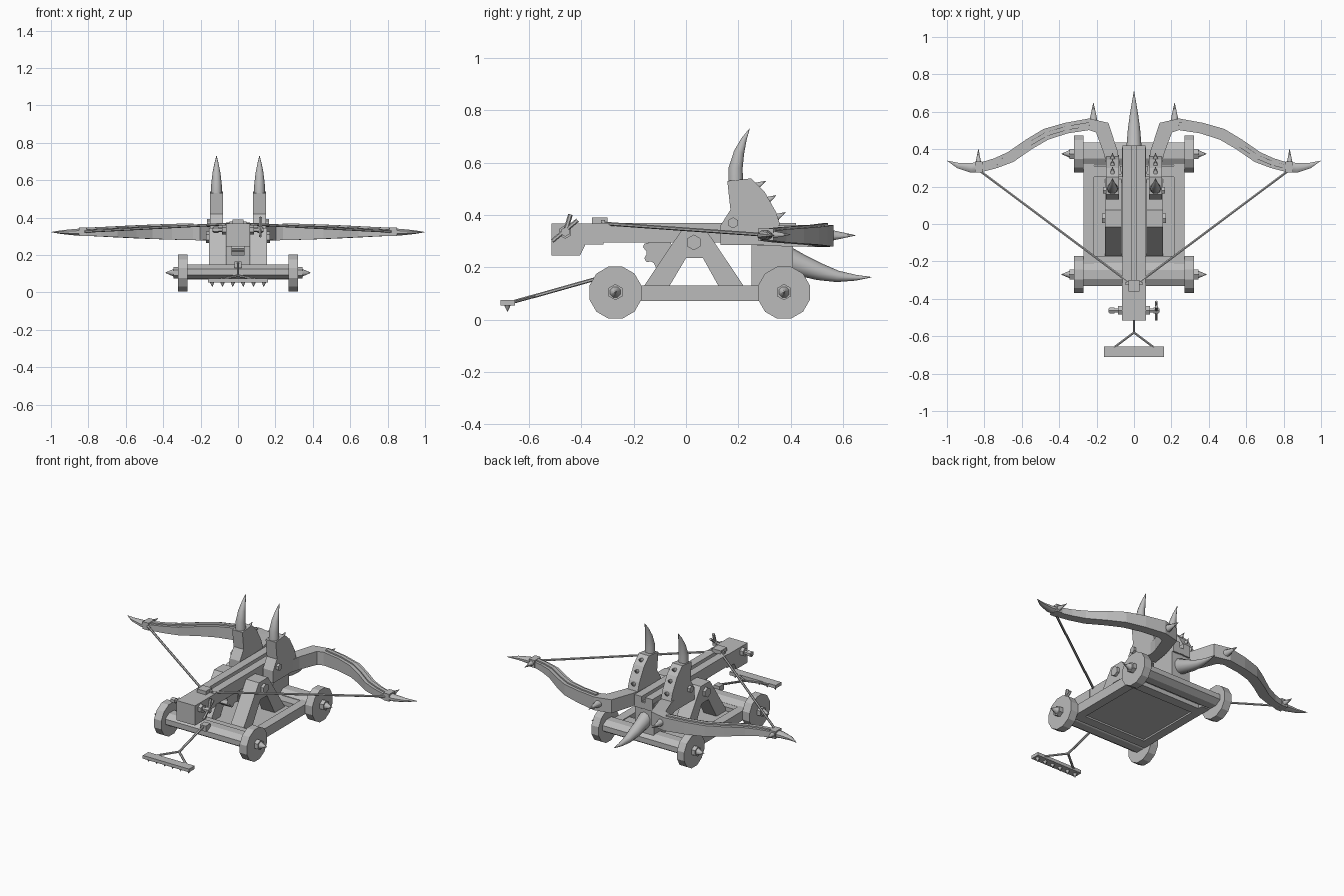
import bpy, bmesh, math
from mathutils import Vector

cube = bpy.data.objects.get("Cube")
if cube:
    bpy.data.objects.remove(cube, do_unlink=True)

grey = bpy.data.materials.new("plain grey")
grey.use_nodes = True
COLOR = (0.5, 0.5, 0.5, 1)
grey.diffuse_color = COLOR
grey.node_tree.nodes["Principled BSDF"].inputs["Base Color"].default_value = COLOR


def finish(name, bm, smooth=False):
    bmesh.ops.recalc_face_normals(bm, faces=bm.faces)
    mesh = bpy.data.meshes.new(name)
    bm.to_mesh(mesh)
    bm.free()
    mesh.materials.append(grey)
    obj = bpy.data.objects.new(name, mesh)
    bpy.context.collection.objects.link(obj)
    if smooth:
        bpy.ops.object.select_all(action="DESELECT")
        obj.select_set(True)
        bpy.context.view_layer.objects.active = obj
        bpy.ops.object.shade_smooth_by_angle(angle=math.radians(50))
    return obj


def box(name, x, y, z):
    bm = bmesh.new()
    bmesh.ops.create_cube(bm, size=1)
    for v in bm.verts:
        v.co = [(lo + hi) / 2 + c * (hi - lo) for c, (lo, hi) in zip(v.co, (x, y, z))]
    return finish(name, bm)


def plate(name, profile, x0, x1):
    """Side profile in y, z pushed out along x."""
    bm = bmesh.new()
    face = bm.faces.new([bm.verts.new((x0, y, z)) for y, z in profile])
    new = bmesh.ops.extrude_face_region(bm, geom=[face])["geom"]
    verts = [g for g in new if isinstance(g, bmesh.types.BMVert)]
    bmesh.ops.translate(bm, verts=verts, vec=(x1 - x0, 0, 0))
    return finish(name, bm)


def sweep(name, path, sizes, sides=8, ref=(0, 0, 1), smooth=False):
    """Loft sections of half width and half height along a path."""
    bm = bmesh.new()
    pts = [Vector(p) for p in path]
    rings = []
    grow = 1 / math.cos(math.pi / sides) if sides == 4 else 1
    for i, p in enumerate(pts):
        t = (pts[min(i + 1, len(pts) - 1)] - pts[max(i - 1, 0)]).normalized()
        across = t.cross(Vector(ref)).normalized()
        up = across.cross(t)
        w, h = sizes[i]
        ring = []
        for k in range(sides):
            a = 2 * math.pi * (k + 0.5) / sides
            ring.append(bm.verts.new(p + across * w * grow * math.cos(a) + up * h * grow * math.sin(a)))
        rings.append(ring)
    for a, b in zip(rings, rings[1:]):
        for k in range(sides):
            n = (k + 1) % sides
            bm.faces.new((a[k], a[n], b[n], b[k]))
    bm.faces.new(rings[0])
    bm.faces.new(rings[-1])
    return finish(name, bm, smooth)


def rod(name, a, b, r, r2=None, sides=6, ref=(0, 0, 1), smooth=False):
    r2 = r if r2 is None else r2
    return sweep(name, [a, b], [(r, r), (r2, r2)], sides, ref, smooth)


def spike(name, a, b, r, ref=(1, 0, 0)):
    return rod(name, a, b, r, 0.001, 8, ref, True)


SIDES = (("left", 1), ("right", -1))

# Chassis
box("floor_plate", (-0.22, 0.22), (-0.23, 0.31), (0.08, 0.1))
for end, y in (("front", -0.27), ("back", 0.375)):
    sweep(end + "_axle", [(-0.28, y, 0.11), (0.28, y, 0.11)], [(0.066, 0.042)] * 2, 8)
    for side, s in SIDES:
        tag = end + "_" + side
        rod(tag + "_wheel", (s * 0.27, y, 0.103), (s * 0.32, y, 0.103), 0.103, sides=12)
        rod(tag + "_hub_nut", (s * 0.32, y, 0.105), (s * 0.345, y, 0.105), 0.031)
        spike(tag + "_hub_spike", (s * 0.34, y, 0.105), (s * 0.388, y, 0.105), 0.024, (0, 0, 1))
for end, y in (("front", -0.2), ("back", 0.28)):
    box(end + "_cross_beam", (-0.23, 0.23), (y - 0.03, y + 0.03), (0.07, 0.125))

# Central stock: two rails with a groove, nose block and rear post
for side, s in SIDES:
    box(side + "_stock_rail", sorted((s * 0.012, s * 0.062)), (-0.32, 0.42), (0.295, 0.37))
box("stock_bed", (-0.05, 0.05), (-0.32, 0.42), (0.297, 0.335))
plate("nose_block", [(-0.515, 0.245), (-0.405, 0.245), (-0.385, 0.287), (-0.315, 0.287),
                     (-0.315, 0.368), (-0.515, 0.368)], -0.064, 0.064)
box("rear_post", (-0.065, 0.065), (0.25, 0.41), (0.1, 0.34))
box("string_catch", (-0.03, 0.03), (-0.36, -0.3), (0.365, 0.39))
box("catch_pin", (-0.045, 0.045), (-0.325, -0.31), (0.37, 0.38))

# Toothed wheel under the stock
gear = []
for k in range(28):
    a = 2 * math.pi * k / 28
    r = 0.066 if k % 4 < 2 else 0.052
    gear.append((-0.1 + r * math.cos(a), 0.262 + r * math.sin(a)))
plate("ratchet_wheel", gear, -0.035, 0.035)

# Winch
rod("winch_axle", (-0.135, -0.462, 0.335), (0.135, -0.462, 0.335), 0.012)
for side, s in SIDES:
    rod(side + "_winch_nut", (s * 0.06, -0.462, 0.335), (s * 0.085, -0.462, 0.335), 0.026)
    rod(side + "_winch_cap", (s * 0.105, -0.462, 0.335), (s * 0.13, -0.462, 0.335), 0.018)
rod("crank_handle", (0.12, -0.512, 0.3), (0.12, -0.415, 0.38), 0.008)
rod("crank_lever", (0.12, -0.462, 0.335), (0.12, -0.442, 0.402), 0.009)

for side, s in SIDES:
    # Rails and trestle
    box(side + "_chassis_rail", sorted((s * 0.215, s * 0.27)), (-0.23, 0.34), (0.07, 0.13))
    plate(side + "_trestle", [(-0.18, 0.1), (-0.015, 0.345), (0.075, 0.345), (0.24, 0.1),
                              (0.14, 0.1), (0.065, 0.235), (0, 0.235), (-0.08, 0.1)],
          s * 0.066, s * 0.155)
    rod(side + "_trestle_bolt", (s * 0.15, 0.03, 0.295), (s * 0.172, 0.03, 0.295), 0.03)

    # Horned shield plate
    plate(side + "_shield", [(0.132, 0.285), (0.132, 0.36), (0.17, 0.42), (0.158, 0.53), (0.25, 0.54),
                             (0.3, 0.49), (0.345, 0.41), (0.37, 0.33), (0.37, 0.285)],
          s * 0.08, s * 0.15)
    rod(side + "_shield_bolt", (s * 0.14, 0.18, 0.37), (s * 0.165, 0.18, 0.37), 0.021)
    x = s * 0.115
    sweep(side + "_shield_horn",
          [(x, 0.19, 0.52), (x, 0.19, 0.58), (x, 0.203, 0.64), (x, 0.222, 0.69), (x, 0.243, 0.73)],
          [(r, r) for r in (0.03, 0.028, 0.021, 0.011, 0.001)], 10, (1, 0, 0), True)
    for i, (y, z) in enumerate(((0.27, 0.51), (0.31, 0.455), (0.345, 0.39), (0.36, 0.335))):
        spike(f"{side}_shield_spike_{i + 1}", (x, y - 0.01, z - 0.005), (x, y + 0.035, z + 0.02), 0.019)

    # Bow arm
    limb = [(0.1, 0.26), (0.125, 0.385), (0.17, 0.515), (0.24, 0.533), (0.36, 0.513),
            (0.47, 0.48), (0.56, 0.427), (0.66, 0.358), (0.74, 0.325), (0.83, 0.3)]
    half = [(0.035, 0.035), (0.037, 0.04), (0.042, 0.042), (0.031, 0.041), (0.029, 0.038),
            (0.031, 0.034), (0.03, 0.03), (0.03, 0.025), (0.027, 0.021), (0.025, 0.017)]
    sweep(side + "_bow_arm", [(s * px, py, 0.32) for px, py in limb], half, 4)
    sweep(side + "_bow_ridge",
          [(s * px, py, 0.322 + h) for (px, py), (w, h) in zip(limb[3:], half[3:])],
          [(0.011, 0.006)] * len(limb[3:]), 4)
    sweep(side + "_bow_tip",
          [(s * 0.81, 0.308, 0.322), (s * 0.87, 0.3, 0.322), (s * 0.94, 0.312, 0.322), (s * 0.998, 0.338, 0.322)],
          [(0.03, 0.022), (0.028, 0.019), (0.016, 0.011), (0.001, 0.001)], 8, smooth=True)
    box(side + "_bow_cuff", sorted((s * 0.81, s * 0.85)), (0.275, 0.335), (0.302, 0.348))
    spike(side + "_outer_bow_spike", (s * 0.832, 0.32, 0.325), (s * 0.832, 0.4, 0.325), 0.018)
    spike(side + "_inner_bow_spike", (s * 0.217, 0.545, 0.322), (s * 0.217, 0.648, 0.322), 0.025)
    rod(side + "_bowstring", (s * 0.01, -0.325, 0.368), (s * 0.825, 0.285, 0.325), 0.007)

# Rear ramming horn
sweep("rear_horn",
      [(0, 0.37, 0.235), (0, 0.44, 0.208), (0, 0.51, 0.183), (0, 0.58, 0.165), (0, 0.65, 0.16), (0, 0.71, 0.162)],
      [(0.045, 0.053), (0.04, 0.042), (0.034, 0.033), (0.024, 0.022), (0.012, 0.011), (0.001, 0.001)],
      10, smooth=True)

# Tow bar with toothed rake
rod("tow_rod", (0, -0.33, 0.16), (0, -0.585, 0.088), 0.007)
box("tow_bracket", (-0.02, 0.02), (-0.345, -0.3), (0.13, 0.165))
for side, s in SIDES:
    rod(side + "_tow_fork", (0, -0.58, 0.09), (s * 0.12, -0.67, 0.065), 0.007)
box("rake_bar", (-0.16, 0.16), (-0.71, -0.655), (0.054, 0.074))
for i in range(6):
    x = -0.138 + i * 0.0552
    spike(f"rake_tooth_{i + 1}", (x, -0.683, 0.056), (x, -0.683, 0.03), 0.014)
